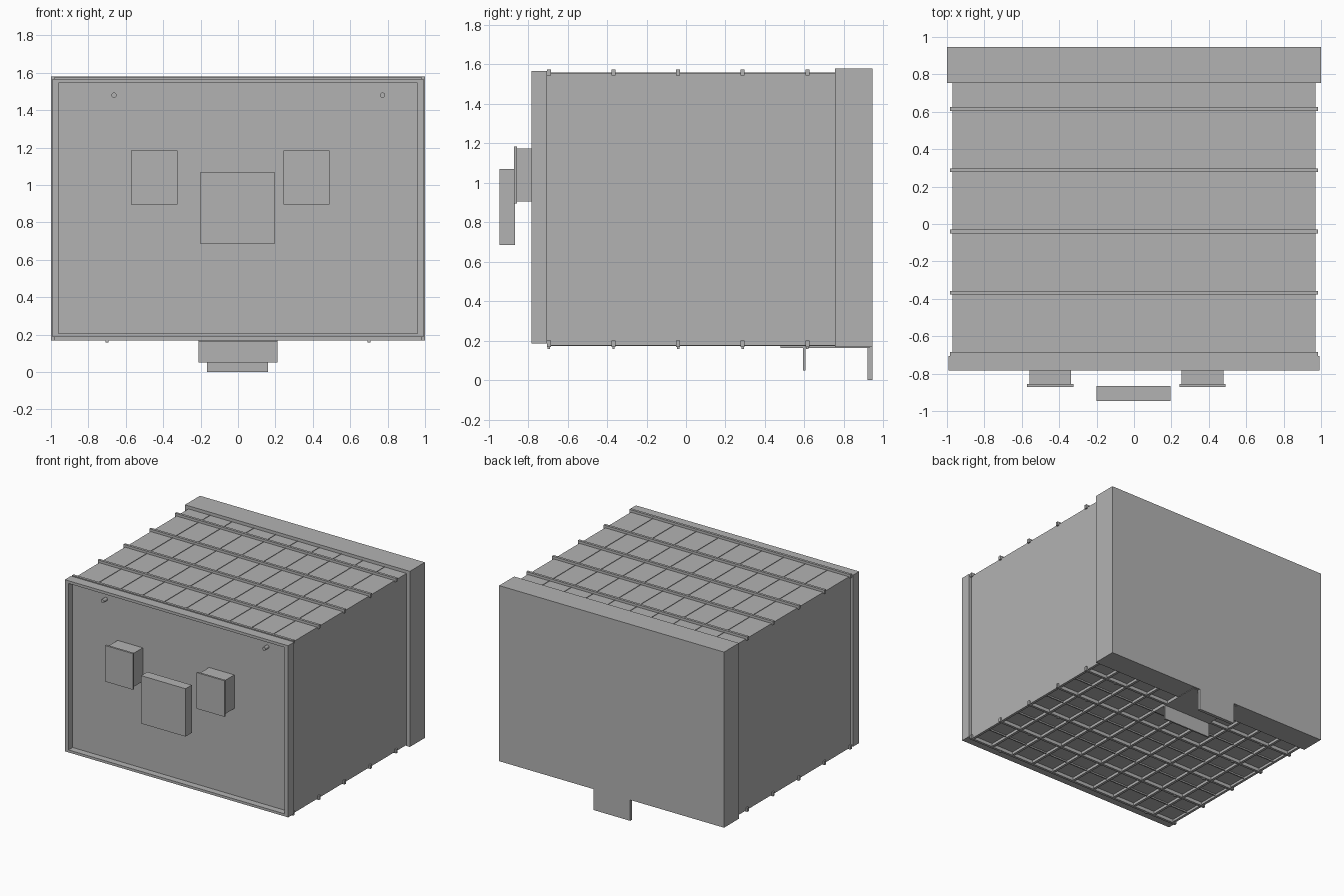
import bpy
import bmesh
from mathutils import Vector

if "Cube" in bpy.data.objects:
    bpy.data.objects.remove(bpy.data.objects["Cube"], do_unlink=True)

grey = bpy.data.materials.new("plain grey")
grey.use_nodes = True
colour = (0.45, 0.45, 0.45, 1)
grey.diffuse_color = colour
grey.node_tree.nodes["Principled BSDF"].inputs["Base Color"].default_value = colour


def finish(name, bm):
    mesh = bpy.data.meshes.new(name)
    bm.to_mesh(mesh)
    bm.free()
    mesh.materials.append(grey)
    obj = bpy.data.objects.new(name, mesh)
    bpy.context.collection.objects.link(obj)
    return obj


def boxes(name, *ranges):
    """One object from boxes, each given as (x range, y range, z range)."""
    bm = bmesh.new()
    for spans in ranges:
        low, high = (Vector(c) for c in zip(*spans))
        verts = bmesh.ops.create_cube(bm, size=1)["verts"]
        bmesh.ops.scale(bm, vec=high - low, verts=verts)
        bmesh.ops.translate(bm, vec=(low + high) / 2, verts=verts)
    return finish(name, bm)


def around(centre, half):
    return (centre - half, centre + half)


WALL = (-0.97, 0.97)
LENGTH = (-0.73, 0.76)
rib_rows = [-0.695 + 0.3275 * i for i in range(5)]
seam_columns = [-0.776 + 0.194 * i for i in range(9)]

# Main body and thick rear section
boxes("main_body", (WALL, LENGTH, (0.195, 1.555)))
boxes("rear_section", ((-1, 1), (0.755, 0.945), (0.168, 1.58)))
boxes("rear_tab", ((-0.165, 0.16), (0.92, 0.945), (0, 0.17)))

# Roof ribs and thin standing seams between panels
boxes("roof_ribs", *[((-0.983, 0.983), around(y, 0.01), (1.545, 1.575)) for y in rib_rows])
boxes("roof_seams", *[(around(x, 0.002), (-0.7, 0.755), (1.55, 1.559)) for x in seam_columns])

# Floor grid of cross ribs, long ribs and finer stringers
boxes("floor_ribs", *[((-0.983, 0.983), around(y, 0.01), (0.168, 0.2)) for y in rib_rows])
boxes("floor_beams", *[(around(x, 0.01), (-0.7, 0.755), (0.174, 0.2)) for x in seam_columns])
boxes("floor_edges", *[((min(a, b), max(a, b)), (-0.7, 0.755), (0.176, 0.2))
                       for a, b in ((-0.97, -0.95), (0.95, 0.97))])
boxes("floor_stringers", *[((-0.96, 0.96), around(y + 0.164, 0.005), (0.184, 0.2))
                           for y in rib_rows[:-1]])
boxes("floor_nubs", *[(around(x, 0.008), around(y, 0.006), (0.158, 0.17))
                      for x in (-0.7, 0.7) for y in rib_rows])

# Hanging bracket under the floor
boxes("under_bracket",
      ((-0.21, 0.21), (0.594, 0.606), (0.05, 0.17)),
      ((-0.21, 0.21), (0.48, 0.93), (0.164, 0.172)))

# Front frame around the recessed face, with an outer lip behind
FRONT = (-0.782, -0.705)
boxes("front_frame",
      ((-0.993, -0.96), FRONT, (0.187, 1.567)),
      ((0.96, 0.993), FRONT, (0.187, 1.567)),
      ((-0.96, 0.96), FRONT, (1.545, 1.567)),
      ((-0.96, 0.96), FRONT, (0.187, 0.207)))

# Side cabinets with wider doors, and the central box
for side, x in (("right", -0.448), ("left", 0.366)):
    boxes(side + "_cabinet", (around(x, 0.112), (-0.86, -0.725), (0.905, 1.175)))
    boxes(side + "_cabinet_door", (around(x, 0.124), (-0.872, -0.856), (0.895, 1.185)))
boxes("central_box", ((-0.2, 0.195), (-0.945, -0.866), (0.685, 1.07)))

# Two small round pegs near the top of the front face
for side, x in (("right", -0.663), ("left", 0.773)):
    bpy.ops.mesh.primitive_cylinder_add(vertices=20, radius=0.014, depth=0.05,
                                        location=(x, -0.75, 1.48), rotation=(1.5708, 0, 0))
    peg = bpy.context.object
    peg.name = side + "_peg"
    peg.data.materials.append(grey)
    bpy.ops.object.shade_smooth_by_angle()
